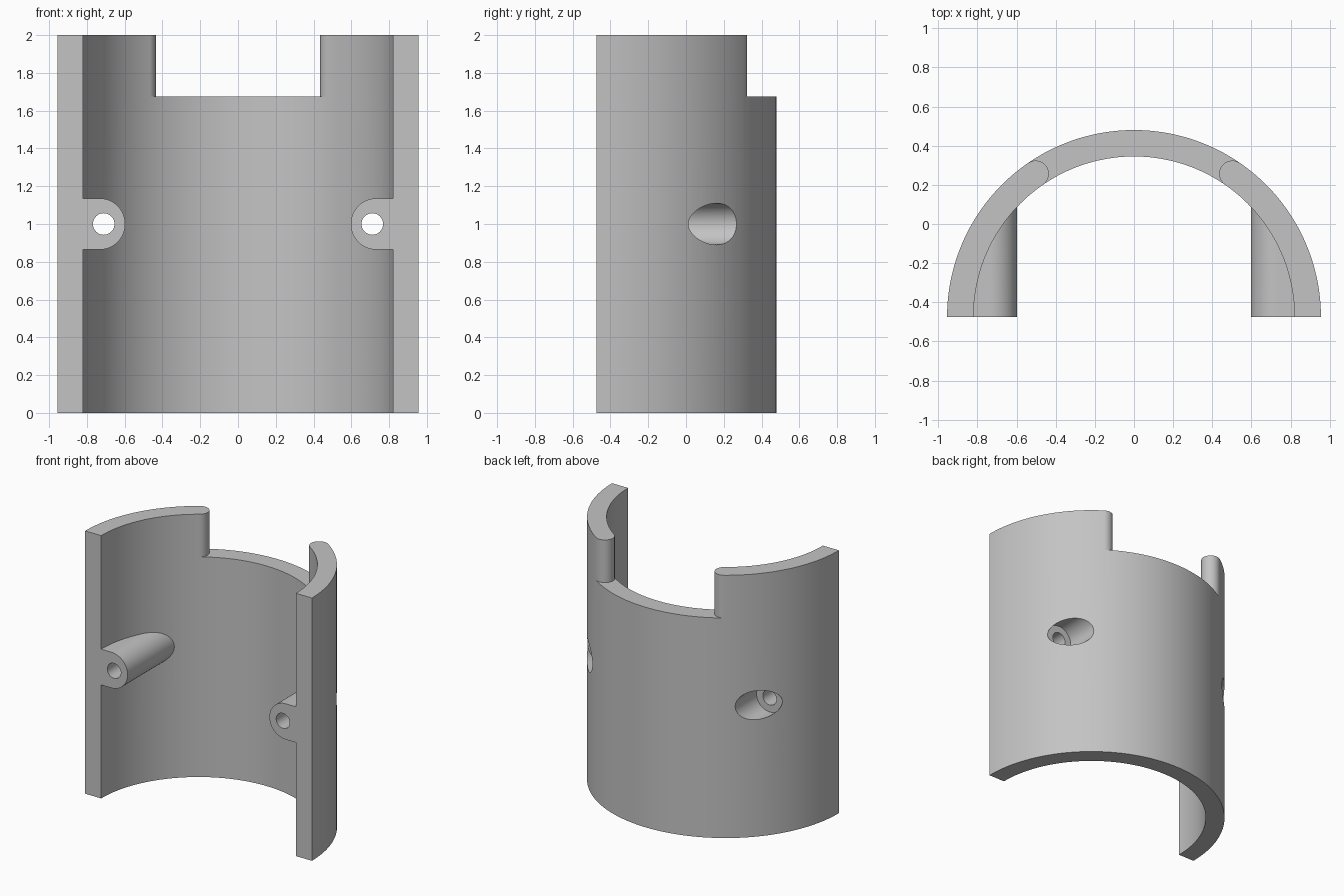
import bpy, bmesh
from math import sin, cos, pi, sqrt, radians
from mathutils import Vector

cube = bpy.data.objects.get("Cube")
if cube:
    bpy.data.objects.remove(cube, do_unlink=True)

R_OUT, R_IN, Y0 = 0.955, 0.82, -0.475
R_MID, HALF = (R_OUT + R_IN) / 2, (R_OUT - R_IN) / 2
BOSS_X, BOSS_R, HOLE_X, MID_Z = 0.733, 0.136, 0.711, 1.0

grey = bpy.data.materials.new("plain grey")
grey.use_nodes = True
grey.diffuse_color = (0.55, 0.55, 0.55, 1)
grey.node_tree.nodes["Principled BSDF"].inputs["Base Color"].default_value = (0.55, 0.55, 0.55, 1)


def arc(cx, cy, r, a, b, n):
    return [(cx + r * cos(a + (b - a) * i / n), cy + r * sin(a + (b - a) * i / n))
            for i in range(n + 1)]


def prism(name, near, far):
    """Closed solid between two matching outlines."""
    bm = bmesh.new()
    a = [bm.verts.new(p) for p in near]
    b = [bm.verts.new(p) for p in far]
    bm.faces.new(a)
    bm.faces.new(b)
    for i in range(len(a)):
        j = (i + 1) % len(a)
        bm.faces.new((a[i], a[j], b[j], b[i]))
    bmesh.ops.recalc_face_normals(bm, faces=bm.faces)
    mesh = bpy.data.meshes.new(name)
    bm.to_mesh(mesh)
    bm.free()
    mesh.materials.append(grey)
    obj = bpy.data.objects.new(name, mesh)
    bpy.context.collection.objects.link(obj)
    return obj


def upright(name, outline, z0, z1):
    return prism(name, [(x, y, z0) for x, y in outline], [(x, y, z1) for x, y in outline])


def rod(name, x, r, y0, y1):
    ring = arc(x, MID_Z, r, 0, 2 * pi, 48)[:-1]
    return prism(name, [(u, y0, w) for u, w in ring], [(u, y1, w) for u, w in ring])


def combine(target, tool, operation):
    mod = target.modifiers.new(operation, 'BOOLEAN')
    mod.operation, mod.solver, mod.object = operation, 'EXACT', tool
    bpy.context.view_layer.objects.active = target
    bpy.ops.object.modifier_apply(modifier=mod.name)
    bpy.data.objects.remove(tool, do_unlink=True)


# Half-round wall
wall = upright("half_round_shell",
               arc(0, Y0, R_OUT, 0, pi, 96) + arc(0, Y0, R_IN, pi, 0, 96), 0, 2)

# Top notch, leaving rounded ends on both tabs
tab = radians(55.5)
centre = Vector((R_MID * cos(tab), Y0 + R_MID * sin(tab)))
end = arc(centre.x, centre.y, HALF, tab, tab + pi, 20)
inner, outer = arc(0, Y0, 0.7, tab, pi - tab, 24), arc(0, Y0, 1.1, pi - tab, tab, 24)
outline = end + inner + [(-x, y) for x, y in reversed(end)] + outer
combine(wall, upright("notch_cutter", outline, 1.675, 2.2), 'DIFFERENCE')

# Screw bosses, their far ends buried in the wall
for side in (1, -1):
    shape = arc(BOSS_X, MID_Z, BOSS_R, pi / 2, 3 * pi / 2, 32)
    shape += [(0.85, MID_Z - BOSS_R), (0.85, MID_Z + BOSS_R)]
    boss = prism("screw_boss", [(side * x, Y0, z) for x, z in shape],
                 [(side * x, Y0 + sqrt(R_MID ** 2 - x * x), z) for x, z in shape])
    combine(wall, boss, 'UNION')

# Screw holes and their wide recesses at the back
for side in (1, -1):
    combine(wall, rod("recess_cutter", side * HOLE_X, 0.11, 0.01, 0.8), 'DIFFERENCE')
    combine(wall, rod("hole_cutter", side * HOLE_X, 0.057, -0.7, 0.3), 'DIFFERENCE')

bpy.ops.object.select_all(action='DESELECT')
wall.select_set(True)
bpy.context.view_layer.objects.active = wall
bpy.ops.object.shade_smooth_by_angle(angle=radians(30))
